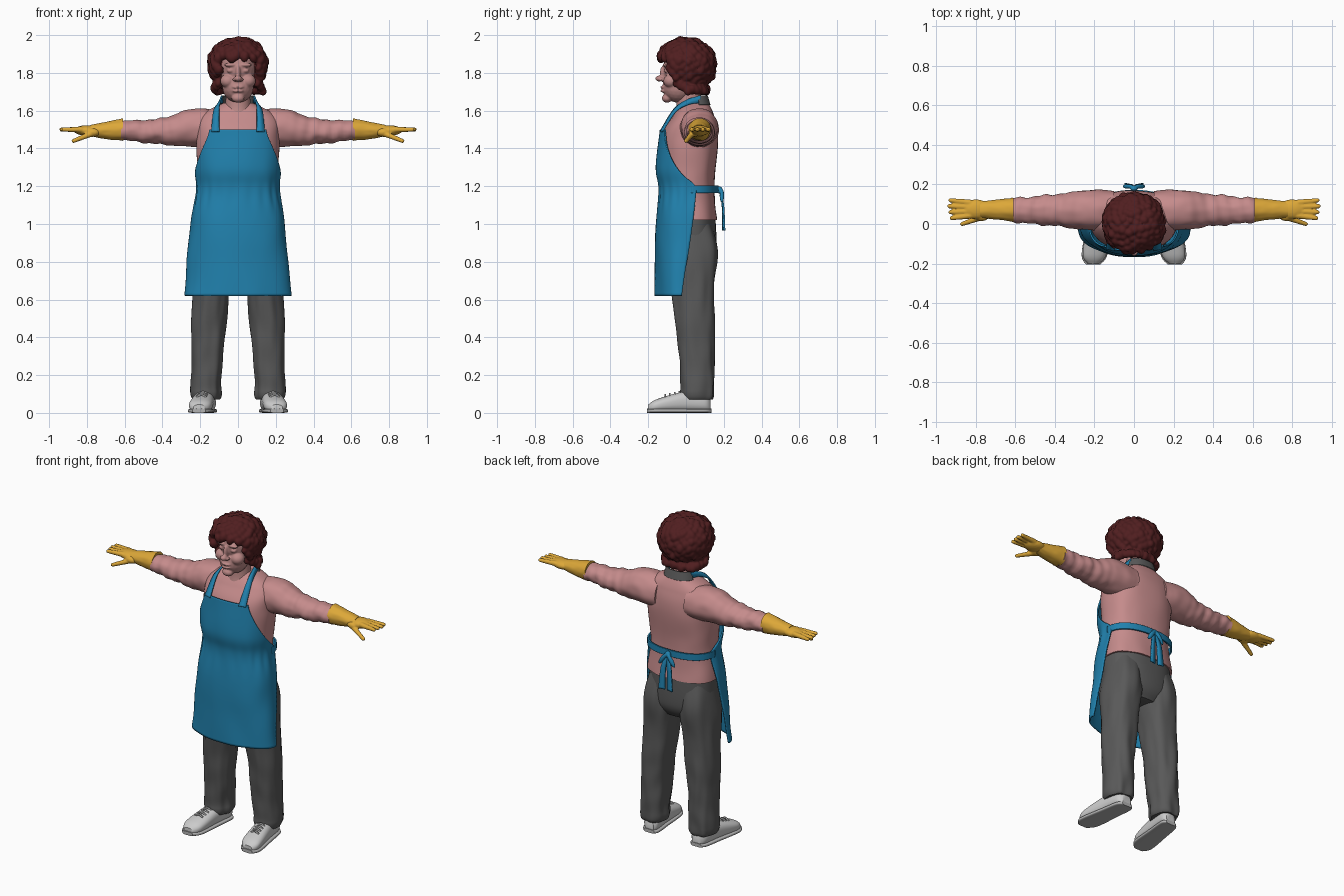
import bpy, bmesh, random
from math import sin, cos, radians, pi, exp, sqrt, copysign
from mathutils import Vector, Matrix, Euler, noise

random.seed(4)
if "Cube" in bpy.data.objects:
    bpy.data.objects.remove(bpy.data.objects["Cube"])


def material(name, *rgb):
    mat = bpy.data.materials.new(name)
    mat.use_nodes = True
    mat.diffuse_color = (*rgb, 1)
    mat.node_tree.nodes["Principled BSDF"].inputs["Base Color"].default_value = (*rgb, 1)
    return mat


PINK = material("pink knit", .56, .26, .26)
SKIN = material("skin", .5, .25, .24)
BLUE = material("apron blue", .015, .22, .42)
YELLOW = material("rubber yellow", .72, .39, .04)
BROWN = material("hair brown", .08, .013, .014)
GREY = material("trouser grey", .1, .1, .1)
WHITE = material("shoe white", .6, .6, .6)
SOLE = material("sole grey", .45, .45, .45)


def finish(name, bm, mat, mirror=False, thick=0, voxel=0):
    """Turn a bmesh into a shaded object with the usual modifiers."""
    bmesh.ops.recalc_face_normals(bm, faces=bm.faces[:])
    mesh = bpy.data.meshes.new(name)
    bm.to_mesh(mesh)
    bm.free()
    mesh.materials.append(mat)
    part = bpy.data.objects.new(name, mesh)
    bpy.context.collection.objects.link(part)
    bpy.ops.object.select_all(action='DESELECT')
    part.select_set(True)
    bpy.context.view_layer.objects.active = part
    bpy.ops.object.shade_smooth_by_angle(angle=radians(50))
    if voxel:
        remesh = part.modifiers.new("merge", 'REMESH')
        remesh.mode = 'VOXEL'
        remesh.voxel_size = voxel
        remesh.use_smooth_shade = True
        soften = part.modifiers.new("soften", 'SMOOTH')
        soften.factor = .5
        soften.iterations = 2
    if thick:
        solid = part.modifiers.new("thickness", 'SOLIDIFY')
        solid.thickness = thick
        solid.offset = 0
    if mirror:
        part.modifiers.new("mirror", 'MIRROR')


def spline(rows, steps=16):
    """Catmull-Rom interpolation of rows of numbers."""
    padded = [rows[0], *rows, rows[-1]]
    out = []
    for group in zip(padded, padded[1:], padded[2:], padded[3:]):
        for j in range(steps):
            t = j / steps
            out.append([b + t / 2 * (c - a + t * (2*a - 5*b + 4*c - d + t * (3*(b - c) + d - a)))
                        for a, b, c, d in zip(*group)])
    return out + [rows[-1]]


def loft(name, rows, mat, axis='z', n=48, across=lambda t: 0, fold=lambda a, t: 0,
         arc=None, turn=0, power=2.4, **kw):
    """Rows: position along the axis, centre height, half width, half depth.
    An arc gives the half angle, in degrees, of an open sheet at each position."""
    bm = bmesh.new()
    rings = []
    for t, centre, wide, deep in spline(rows):
        half = radians(arc(t)) if arc else pi
        ring = []
        for i in range(n + 1 if arc else n):
            a = turn + half * (2 * i / n - 1)
            grow = 1 + fold(a, t)
            u = across(t) + grow * wide * copysign(abs(sin(a)) ** (2 / power), sin(a))
            v = centre - grow * deep * copysign(abs(cos(a)) ** (2 / power), cos(a))
            ring.append(bm.verts.new({'z': (u, v, t), 'x': (t, u, v), 'y': (u, t, v)}[axis]))
        rings.append(ring)
    for low, high in zip(rings, rings[1:]):
        for i in range(n):
            j = (i + 1) % len(low)
            bm.faces.new((low[i], low[j], high[j], high[i]))
    if not arc:
        bm.faces.new(rings[0])
        bm.faces.new(rings[-1])
    finish(name, bm, mat, **kw)


def ribbon(name, points, start_width, end_width, mat):
    """A mirrored flat band whose half-width vector blends from start to end."""
    bm = bmesh.new()
    path = [Vector(p) for p in spline(points, 8)]
    pairs = []
    for i, p in enumerate(path):
        w = Vector(start_width).lerp(Vector(end_width), i / (len(path) - 1))
        pairs.append((bm.verts.new(p - w), bm.verts.new(p + w)))
    for (a, b), (c, d) in zip(pairs, pairs[1:]):
        bm.faces.new((a, b, d, c))
    finish(name, bm, mat, mirror=True, thick=.009)


def blob(name, parts, mat, voxel, mirror=False):
    """Ellipsoids (centre, radii, optional rotation) merged into one skin."""
    bm = bmesh.new()
    for place, size, *turn in parts:
        matrix = Matrix.LocRotScale(Vector(place), Euler(*turn), Vector(size))
        bmesh.ops.create_icosphere(bm, subdivisions=3, radius=1, matrix=matrix)
    finish(name, bm, mat, mirror=mirror, voxel=voxel)


def cloth(depth, stretch):
    """Soft random dents around and along a garment."""
    return lambda a, t: depth * noise.noise(Vector((2 * sin(a), 2 * cos(a), t * stretch)))


# Sweater body
loft("sweater_body", [(1.02, .02, .22, .145), (1.2, .015, .205, .135), (1.45, .02, .22, .15),
                      (1.57, .04, .2, .11), (1.64, .05, .08, .07)], PINK, fold=cloth(.03, 7))


# Sleeves, with the cloth bunching in rings toward the wrist
def sleeve_fold(a, x):
    bunch = min(1, max(0, 6 * x - 1.6))
    rings = sin(100 * x + 2 * sin(a + 1)) + sin(45 * x - 2 * cos(a))
    return .045 * bunch * rings + cloth(.05, 14)(a, x)


loft("sleeves", [(.1, 1.5, .1, .1), (.25, 1.51, .1, .1), (.4, 1.49, .08, .07), (.62, 1.495, .06, .05)],
     PINK, 'x', across=lambda x: .07, fold=sleeve_fold, power=2, mirror=True)

# Gloves: flared cuffs, then palm, fingers and thumb
loft("glove_cuffs", [(.61, 1.5, .06, .06), (.7, 1.495, .05, .045), (.78, 1.495, .04, .03)],
     YELLOW, 'x', across=lambda x: .073, fold=cloth(.05, 20), power=2, mirror=True)
hand = [((.8, .075, 1.495), (.07, .05, .028)), ((.77, .045, 1.485), (.04, .03, .024))]
fingers = [((.77, .035, 1.48), (.87, 0, 1.44))]
for i in range(-3, 4, 2):
    fingers.append(((.83, .075 + .011 * i, 1.5), (.935 - .003 * abs(i - 1), .075 + .015 * i, 1.5)))
for root, tip in fingers:
    for i in range(13):
        r = .016 - i / 2500
        hand.append((Vector(root).lerp(Vector(tip), i / 12), (r, r, r)))
blob("glove_hands", hand, YELLOW, .005, mirror=True)


# Trousers
def leg_fold(a, z):
    creases = max(0, 1 - z / .7) * sin(40 * z + 2 * sin(a)) + sin(14 * z + 3 * a)
    return .022 * creases + cloth(.1, 5)(a, z)


loft("trouser_legs", [(.07, .06, .07, .08), (.1, .06, .08, .09), (.2, .06, .08, .09),
                      (.6, .04, .095, .11), (.85, .03, .11, .135), (1, .02, .1, .12)],
     GREY, across=lambda z: .17 - .07 * z * z, fold=leg_fold, power=2.2, mirror=True)
loft("trouser_hips", [(.77, .03, .12, .09), (.85, .03, .2, .13), (1.05, .02, .21, .135)],
     GREY, fold=cloth(.02, 6))

# Shoes with soles and laces; each row is position, half width and half height
SHOE = [(-.2, .03, .02), (-.15, .06, .035), (0, .055, .055), (.1, .05, .048), (.13, .03, .035)]


def toe_out(y):
    return .18 - .13 * y


loft("shoe_uppers", [(y, h + .004, w, h) for y, w, h in SHOE], WHITE, 'y', across=toe_out, mirror=True)
loft("shoe_soles", [(y * 1.03, .011, w + .005, .011) for y, w, h in SHOE], SOLE, 'y',
     across=toe_out, power=4, mirror=True)
for i in range(4):
    y = -.11 + i / 40
    top = .096 + i / 200
    lace = [(toe_out(y) + .027 * k, y, top - .012 * k * k) for k in (-1, 0, 1)]
    ribbon("shoe_lace", lace, (0, .004, 0), (0, .004, 0), SOLE)


# Apron: bib and skirt in one sheet, wide at the waist and narrowing to the bib
def apron_arc(z):
    return min(66 + 30 * z, 35 + 65 * (max(0, 1.5 - z) / .3) ** 1.4)


def apron_fold(a, z):
    hang = max(0, min(1, 3.5 - 3 * z)) * sin(5 * a + 3 * z)
    gather = exp(-200 * (z - 1.15) ** 2) * sin(19 * a)
    return .017 * hang + .012 * gather + cloth(.025, 5)(a, z)


loft("apron", [(.62, 0, .28, .16), (1, .01, .245, .165), (1.18, .015, .216, .155),
               (1.3, .015, .226, .17), (1.5, .03, .236, .165)],
     BLUE, n=64, fold=apron_fold, arc=apron_arc, thick=.009)

# Waist tie, bow, neck straps and back collar
loft("waist_tie", [(z, .016, .217, .152) for z in (1.165, 1.205)], BLUE,
     arc=lambda z: 88, turn=pi, thick=.009)
bow = [((0, .178, 1.18), (.018, .016, .02))]
for side in (-1, 1):
    bow.append(((side * .03, .19, 1.15), (.014, .012, .045), (0, -side * .6, 0)))
blob("bow", bow, BLUE, .005)
ribbon("bow_tails", [(0, .178, 1.18), (.02, .195, 1.1), (.028, .2, .965)],
       (.01, 0, 0), (.02, .004, 0), BLUE)
ribbon("neck_straps", [(.12, -.13, 1.49), (.115, -.06, 1.6), (.1, .01, 1.645), (.085, .075, 1.66)],
       (.022, .005, 0), (0, 0, -.02), BLUE)
loft("back_collar", [(1.63, .035, .1, .09), (1.68, .035, .085, .076)], GREY,
     arc=lambda z: 72, turn=pi, thick=.009)

# Neck and head
loft("neck", [(1.56, .005, .08, .07), (1.62, .015, .068, .066), (1.72, .015, .062, .062)],
     SKIN, power=2)
skull = ((0, 0, 1.83), (.1, .12, .13))
jaw = ((0, -.04, 1.727), (.083, .085, .085))
chin = ((0, -.1, 1.666), (.034, .028, .024))
nose_bridge = ((0, -.12, 1.8), (.013, .018, .04))
nose_tip = ((0, -.142, 1.77), (.02, .02, .016))
face = [skull, jaw, chin, nose_bridge, nose_tip]
for z in (1.704, 1.724):
    face.append(((0, -.12, z), (.03, .016, .008)))
for side in (-1, 1):
    cheek = ((side * .054, -.08, 1.757), (.04, .04, .036))
    nostril = ((side * .018, -.13, 1.765), (.012, .014, .01))
    brow = ((side * .04, -.108, 1.842), (.034, .016, .01))
    eye = ((side * .04, -.103, 1.812), (.02, .014, .012))
    face += [cheek, nostril, brow, eye]
blob("head", face, SKIN, .005)

# Curly hair: a core covered in tilted curls, open over the face and neck
curls = [((0, .032, 1.852), (.137, .118, .125))]
COUNT = 230


def add_curl(x, y, z, heading, stretch):
    w = random.uniform(.017, .026)
    tilt = (random.uniform(-.7, .7), random.uniform(-.7, .7), heading)
    curls.append(((x, y, z), (w, w, w * stretch), tilt))


for i in range(COUNT):
    height = 1 - (2 * i + 1) / COUNT
    a = i * pi * (3 - sqrt(5))
    r = .143 * sqrt(1 - height * height)
    x, y, z = r * cos(a), r * sin(a), 1.845 + .128 * height
    over_face = y < -.025 and z < 1.875
    over_neck = y < .02 and z < 1.745
    if abs(x) > .1 or not (over_face or over_neck):
        add_curl(x, y, z, a, 1.35 if height < .75 else 1)
for side in (-1, 1):
    for degrees in range(-35, 91, 12):
        a = radians(degrees)
        add_curl(side * .125 * cos(a), .01 + .1 * sin(a), 1.71 + .07 * max(0, -sin(a)), a, 1.4)
blob("curly_hair", curls, BROWN, .006)
